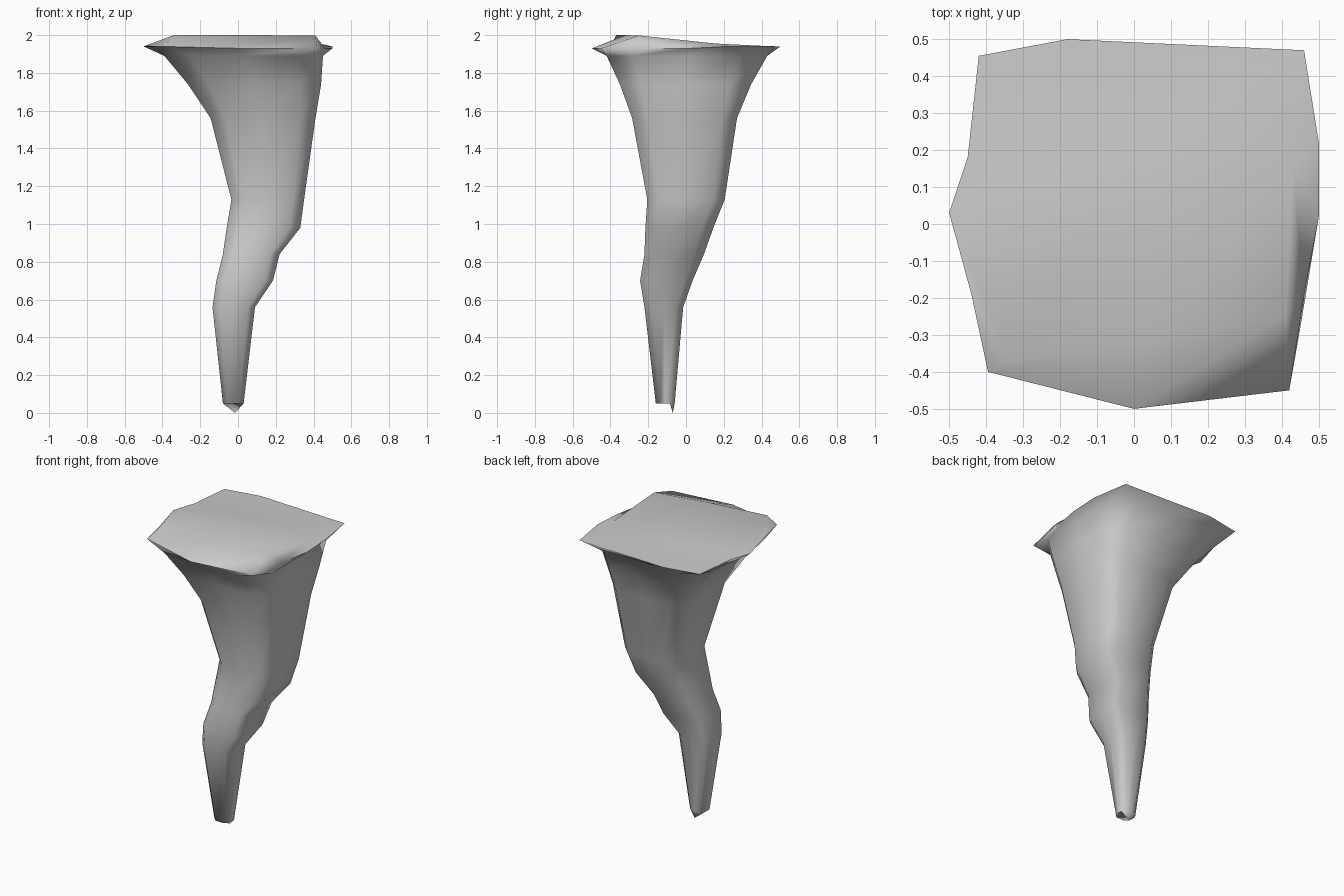
import bpy, bmesh, math

if "Cube" in bpy.data.objects:
    bpy.data.objects.remove(bpy.data.objects["Cube"])

bm = bmesh.new()

# trunk cross-sections: z, x min, x max, y min, y max, corner cut
SECTIONS = [
    (0.05, -0.08, 0.03, -0.16, -0.06, 0.025),
    (0.56, -0.135, 0.09, -0.22, -0.015, 0.035),
    (0.70, -0.115, 0.185, -0.243, 0.035, 0.04),
    (0.84, -0.08, 0.22, -0.22, 0.095, 0.05),
    (0.98, -0.06, 0.33, -0.215, 0.145, 0.06),
    (1.13, -0.035, 0.35, -0.205, 0.205, 0.06),
    (1.56, -0.145, 0.41, -0.285, 0.27, 0.08),
    (1.74, -0.265, 0.44, -0.35, 0.345, 0.11),
    (1.89, -0.39, 0.45, -0.42, 0.43, 0.14),
]


def section(z, x0, x1, y0, y1, c):
    """Rounded-box ring of 12 points, three per side."""
    mx, my = (x0 + x1) / 2, (y0 + y1) / 2
    pts = [(x0 + c, y0), (mx, y0), (x1 - c, y0),
           (x1, y0 + c), (x1, my), (x1, y1 - c),
           (x1 - c, y1), (mx, y1), (x0 + c, y1),
           (x0, y1 - c), (x0, my), (x0, y0 + c)]
    return [bm.verts.new((x, y, z)) for x, y in pts]


def bridge(a, b):
    n = len(a)
    for i in range(n):
        j = (i + 1) % n
        bm.faces.new((a[i], a[j], b[j], b[i]))


rings = [section(*s) for s in SECTIONS]

# overhanging uneven rim
RIM = [(-0.395, -0.40, 1.94), (0.0, -0.50, 1.93), (0.42, -0.45, 1.93),
       (0.46, -0.19, 1.93), (0.50, 0.02, 1.93), (0.50, 0.22, 1.94),
       (0.46, 0.47, 1.94), (-0.18, 0.50, 1.94), (-0.42, 0.455, 1.94),
       (-0.45, 0.18, 1.94), (-0.50, 0.03, 1.94), (-0.44, -0.19, 1.94)]
rim = [bm.verts.new(p) for p in RIM]
rings.append(rim)
for a, b in zip(rings, rings[1:]):
    bridge(a, b)

# top: raised ridge near the front, sloping down to the back
r1, r2, r3, m1, m2, m3 = [bm.verts.new(p) for p in (
    (-0.34, -0.37, 2.0), (0.04, -0.32, 2.0), (0.41, -0.25, 1.998),
    (-0.38, 0.10, 1.95), (0.02, 0.20, 1.95), (0.43, 0.16, 1.955))]
R = rim
for f in ((R[0], R[1], r2, r1), (R[1], R[2], r3, r2), (R[2], R[3], r3),
          (R[3], R[4], m3, r3), (R[4], R[5], m3), (R[5], R[6], m3),
          (R[6], R[7], m2, m3), (R[7], R[8], m1, m2), (R[8], R[9], m1),
          (R[9], R[10], m1), (R[10], R[11], r1, m1), (R[11], R[0], r1),
          (r1, r2, m2, m1), (r2, r3, m3, m2)):
    bm.faces.new(f)

# small pointed foot at the bottom
tip = bm.verts.new((-0.015, -0.07, 0.0))
base = rings[0]
for i in (5, 6, 7, 8):
    bm.faces.new((base[i + 1], base[i], tip))
bm.faces.new([tip, base[5]] + base[4::-1] + [base[11], base[10], base[9]])

bmesh.ops.recalc_face_normals(bm, faces=bm.faces)
mesh = bpy.data.meshes.new("stalactite")
bm.to_mesh(mesh)
bm.free()
obj = bpy.data.objects.new("stalactite", mesh)
bpy.context.collection.objects.link(obj)
bpy.context.view_layer.objects.active = obj
obj.select_set(True)
bpy.ops.object.shade_smooth_by_angle(angle=math.radians(80))
